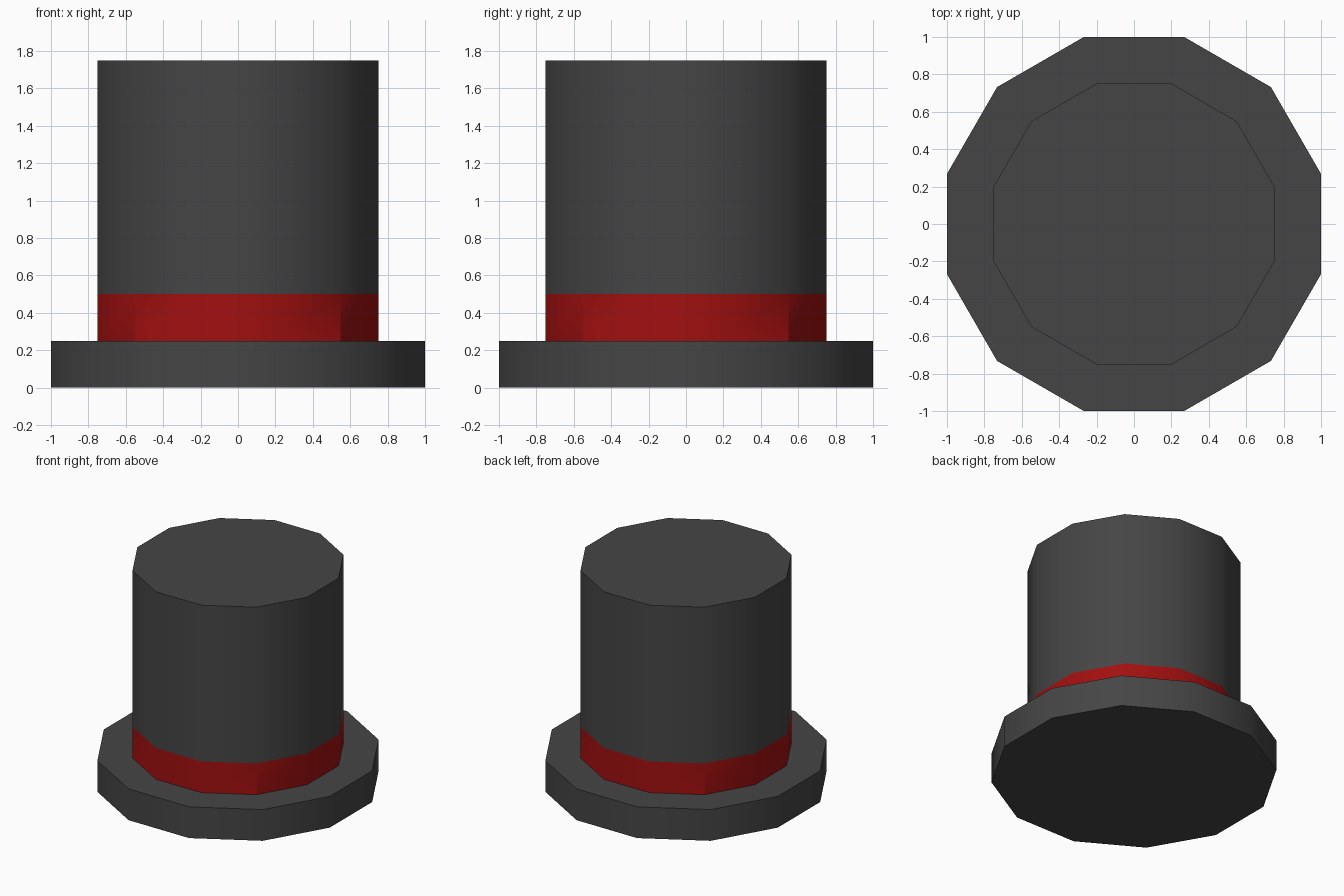
import bpy, bmesh, math

if "Cube" in bpy.data.objects:
    bpy.data.objects.remove(bpy.data.objects["Cube"])

SIDES = 12


def material(name, color):
    m = bpy.data.materials.new(name)
    m.diffuse_color = (*color, 1.0)
    m.use_nodes = True
    m.node_tree.nodes["Principled BSDF"].inputs["Base Color"].default_value = m.diffuse_color
    return m


felt = material("charcoal_felt", (0.06, 0.06, 0.06))
ribbon = material("red_ribbon", (0.36, 0.005, 0.005))


def ring(bm, apothem, z):
    """Twelve-sided ring whose flats face the x and y axes."""
    r = apothem / math.cos(math.pi / SIDES)
    angles = [(i + 0.5) * 2 * math.pi / SIDES for i in range(SIDES)]
    return [bm.verts.new((r * math.cos(a), r * math.sin(a), z)) for a in angles]


# Top hat: brim, ribbon band and crown as one stepped profile (apothem, z)
profile = [(1.0, 0.0), (1.0, 0.25), (0.75, 0.25), (0.75, 0.5), (0.75, 1.75)]
bm = bmesh.new()
rings = [ring(bm, a, z) for a, z in profile]
for lower, upper in zip(rings, rings[1:]):
    for i in range(SIDES):
        j = (i + 1) % SIDES
        bm.faces.new((lower[i], lower[j], upper[j], upper[i]))
bm.faces.new(rings[0][::-1])
bm.faces.new(rings[-1])
bm.normal_update()

# Ribbon colour on the low wall of the crown
for f in bm.faces:
    f.material_index = int(0.3 < f.calc_center_median().z < 0.45)

mesh = bpy.data.meshes.new("top_hat")
bm.to_mesh(mesh)
bm.free()
mesh.materials.append(felt)
mesh.materials.append(ribbon)
hat = bpy.data.objects.new("top_hat", mesh)
bpy.context.collection.objects.link(hat)

# Soften the facets, keep the rims sharp
bpy.context.view_layer.objects.active = hat
hat.select_set(True)
bpy.ops.object.shade_smooth_by_angle(angle=math.radians(30))
